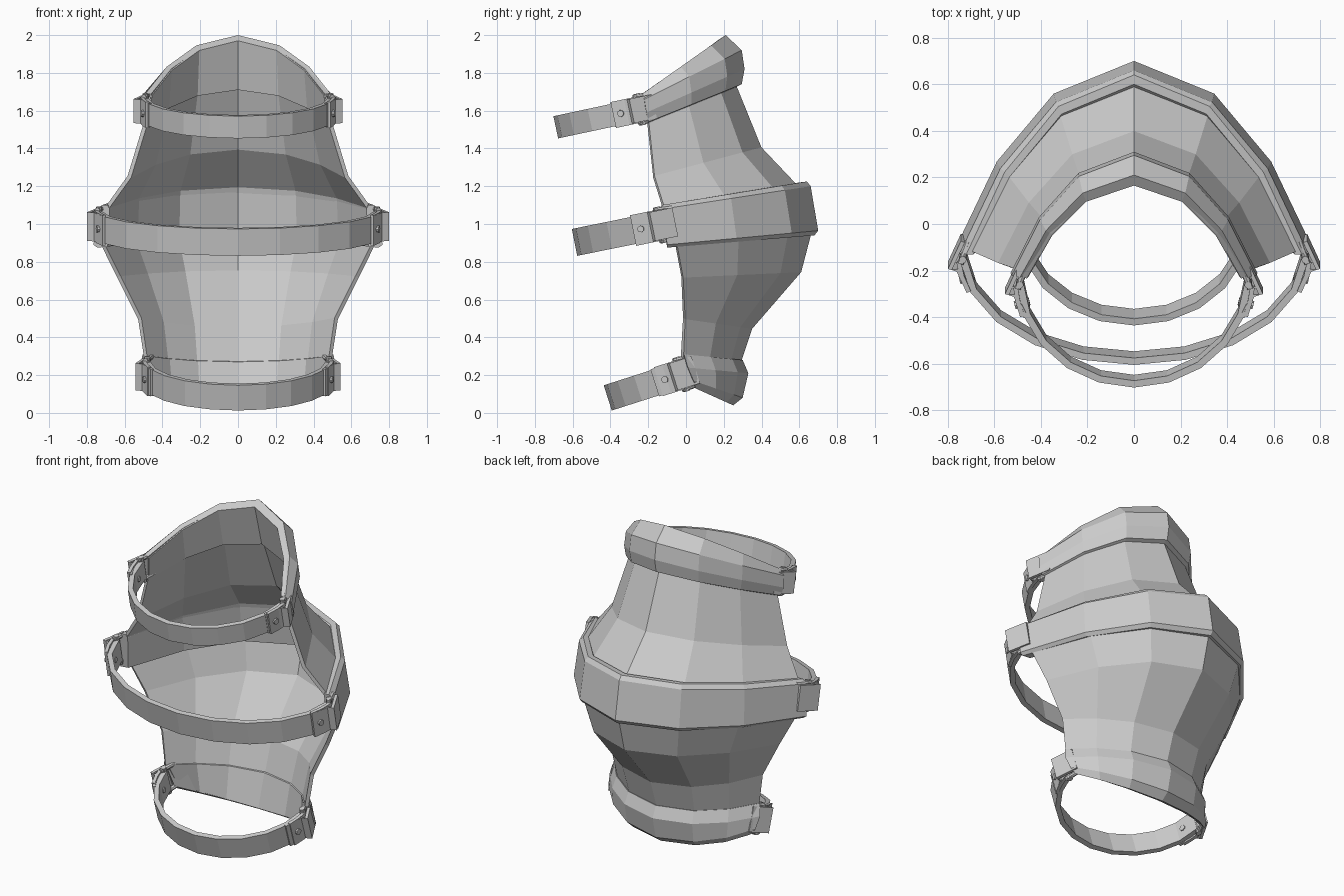
import bpy, bmesh, math
from mathutils import Vector, Matrix

if "Cube" in bpy.data.objects:
    bpy.data.objects.remove(bpy.data.objects["Cube"])

# Half cross-section of the guard: (fraction of width, fraction of depth)
ARC = [(1, 0), (0.77, 0.46), (0.45, 0.825), (0, 1)]
ARC = ARC + [(-x, d) for x, d in ARC[-2::-1]]


def sweep(name, stations, closed=True, matrix=None):
    """Skin a list of equal-sized point rows; closed rows get end caps."""
    bm = bmesh.new()
    rows = [[bm.verts.new(p) for p in row] for row in stations]
    n = len(rows[0])
    for a, b in zip(rows, rows[1:]):
        for i in range(n if closed else n - 1):
            j = (i + 1) % n
            bm.faces.new((a[i], a[j], b[j], b[i]))
    if closed:
        bm.faces.new(rows[0])
        bm.faces.new(rows[-1])
    bmesh.ops.recalc_face_normals(bm, faces=bm.faces[:])
    me = bpy.data.meshes.new(name)
    bm.to_mesh(me)
    bm.free()
    ob = bpy.data.objects.new(name, me)
    bpy.context.collection.objects.link(ob)
    if matrix:
        ob.matrix_world = matrix
    return ob


def arc_point(level, station):
    """level = (centre y, centre z, half width, edge y, edge z)"""
    yc, zc, w, ye, ze = level
    fx, fd = station
    return Vector((w * fx, ye + (yc - ye) * fd, ze + (zc - ze) * fd))


def band(name, section):
    return sweep(name, [[arc_point(l, s) for l in section] for s in ARC])


def strip(name, path, h, t, matrix):
    """Flat strip following a 2D path, standing h tall and t thick."""
    pts = [Vector((x, y, 0)) for x, y in path]
    up = Vector((0, 0, h / 2))
    rows = []
    for i, p in enumerate(pts):
        tan = pts[min(i + 1, len(pts) - 1)] - pts[max(i - 1, 0)]
        nrm = Vector((-tan.y, tan.x, 0)).normalized() * t / 2
        rows.append([p + nrm + up, p - nrm + up, p - nrm - up, p + nrm - up])
    return sweep(name, rows, True, matrix)


def rod(name, p0, p1, r, matrix):
    p0, p1 = Vector(p0), Vector(p1)
    q = (p1 - p0).to_track_quat('Z', 'Y')
    ring = [q @ Vector((r * math.cos(k * math.pi / 4), r * math.sin(k * math.pi / 4), 0)) for k in range(8)]
    return sweep(name, [[p + v for v in ring] for p in (p0, p1)], True, matrix)


# Thin curved shell, top to bottom
shell_levels = [
    (0.19, 1.98, 0.47, -0.23, 1.69),
    (0.26, 1.72, 0.49, -0.20, 1.53),
    (0.39, 1.40, 0.575, -0.17, 1.25),
    (0.58, 1.20, 0.69, -0.12, 1.09),
    (0.65, 0.94, 0.71, -0.05, 0.88),
    (0.60, 0.75, 0.63, -0.02, 0.72),
    (0.34, 0.45, 0.52, -0.01, 0.50),
    (0.28, 0.27, 0.49, -0.02, 0.30),
    (0.22, 0.06, 0.47, 0.04, 0.15)]
shell = sweep("guard_shell", [[arc_point(l, s) for s in ARC] for l in shell_levels], False)
sol = shell.modifiers.new("thickness", 'SOLIDIFY')
sol.thickness = 0.022
sol.offset = 0

# Raised padded bands
band("upper_band", [
    (0.165, 1.97, 0.455, -0.23, 1.68), (0.21, 2.00, 0.49, -0.23, 1.69),
    (0.295, 1.92, 0.525, -0.22, 1.66), (0.31, 1.82, 0.53, -0.21, 1.59),
    (0.295, 1.74, 0.515, -0.20, 1.54), (0.235, 1.71, 0.475, -0.20, 1.53)])
band("middle_band", [
    (0.575, 1.19, 0.68, -0.12, 1.08), (0.60, 1.22, 0.69, -0.13, 1.10),
    (0.64, 1.225, 0.72, -0.13, 1.10), (0.66, 1.20, 0.745, -0.12, 1.08),
    (0.70, 0.965, 0.765, -0.10, 0.89), (0.68, 0.94, 0.745, -0.10, 0.875),
    (0.61, 0.935, 0.69, -0.10, 0.88)])
band("lower_band", [
    (0.20, 0.07, 0.45, 0.05, 0.15), (0.25, 0.04, 0.48, 0.05, 0.13),
    (0.30, 0.08, 0.51, 0.04, 0.17), (0.33, 0.21, 0.52, 0.01, 0.24),
    (0.30, 0.28, 0.505, -0.01, 0.31), (0.26, 0.27, 0.47, -0.02, 0.30)])

# Straps with buckles: name, half width, depth, height, origin y, origin z, tilt
for name, w, dep, h, y0, z0, tilt in [
        ("upper", 0.49, 0.465, 0.12, -0.22, 1.612, 0.21),
        ("middle", 0.735, 0.475, 0.145, -0.11, 1.00, 0.20),
        ("lower", 0.48, 0.42, 0.14, 0.0, 0.212, 0.31)]:
    m = Matrix.Translation((0, y0, z0)) @ Matrix.Rotation(tilt, 4, 'X')

    def on_arc(deg, grow=0.0):
        a = math.radians(deg)
        return ((w + grow) * math.cos(a), -(dep + grow) * math.sin(a))

    strip(name + "_strap", [on_arc(3 + 17.4 * k) for k in range(11)], h, 0.03, m)
    for s, side in ((1, "right"), (-1, "left")):
        tag = f"{name}_{side}_"
        # Strap end plate and its rivet
        plate = [(s * x, y) for x, y in (on_arc(d, 0.02) for d in (4, 12, 20))]
        strip(tag + "end_plate", plate, h + 0.02, 0.02, m)
        (ix, iy), (ox, oy) = on_arc(15, -0.025), on_arc(15, 0.04)
        rod(tag + "rivet", (s * ix, iy, 0), (s * ox, oy, 0), 0.018, m)
        # Folded clasp flap
        flap = [(0.0, 0.05), (0.055, -0.07), (0.02, -0.075), (-0.025, -0.17)]
        strip(tag + "clasp", [(s * (w + x), y) for x, y in flap], h + 0.01, 0.018, m)
        # Hinge pin and the loop bars that hold it to the band
        e = h / 2 + 0.025
        rod(tag + "pin", (s * w, -0.025, -e), (s * w, -0.025, e), 0.016, m)
        for v in (-1, 1):
            rod(tag + "loop_bar", (s * (w + 0.01), -0.045, v * (e - 0.015)),
                (s * (w - 0.025), 0.05, v * (e - 0.02)), 0.014, m)
